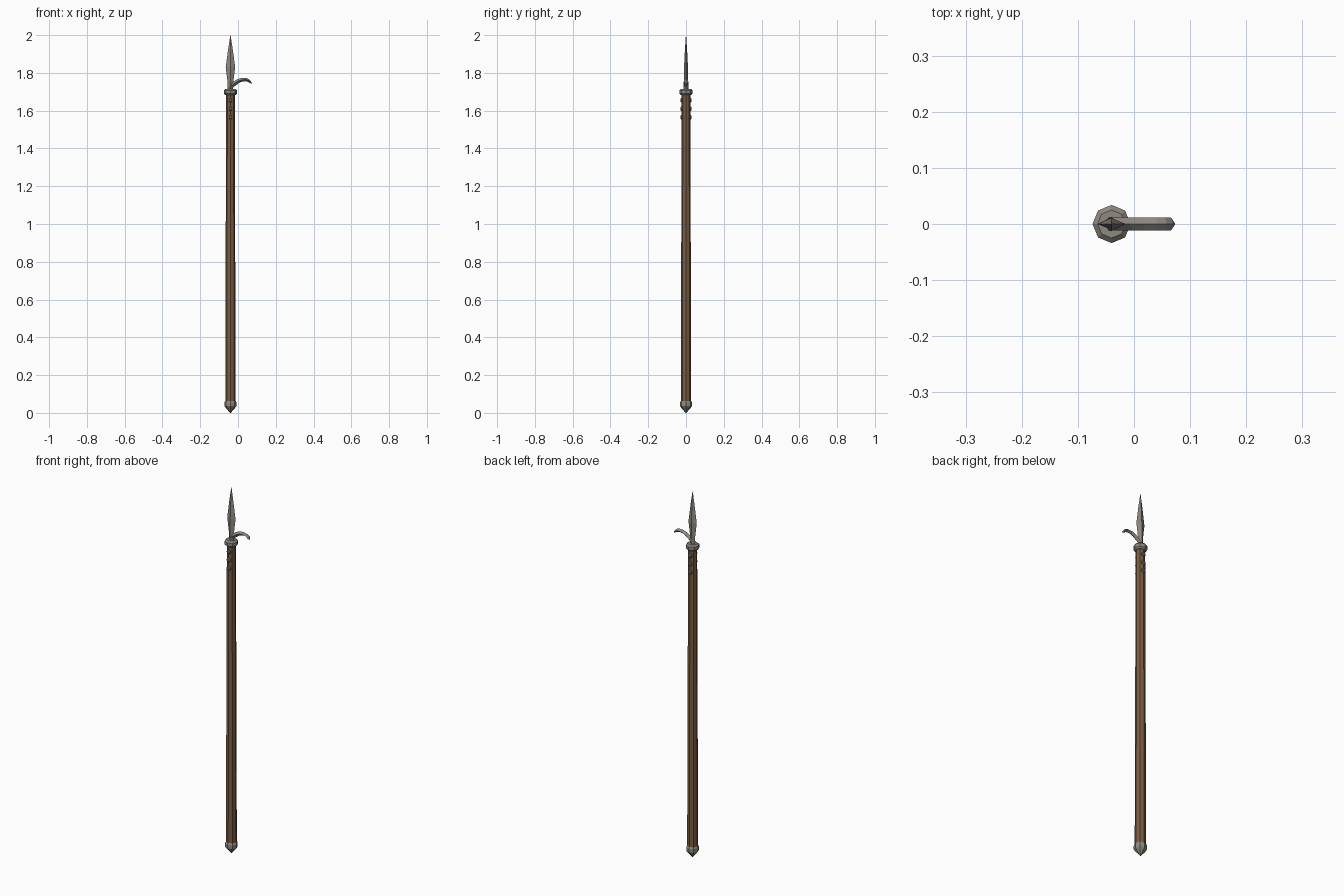
import bpy, bmesh, math
from mathutils import Vector

if "Cube" in bpy.data.objects:
    bpy.data.objects.remove(bpy.data.objects["Cube"])

CX = -0.04  # pole axis


def mat(name, rgb):
    m = bpy.data.materials.new(name)
    m.diffuse_color = (*rgb, 1)
    m.use_nodes = True
    m.node_tree.nodes["Principled BSDF"].inputs["Base Color"].default_value = m.diffuse_color
    return m


steel = mat("steel", (0.27, 0.25, 0.22))
iron = mat("dark iron", (0.15, 0.15, 0.145))
wood = mat("brown wood", (0.195, 0.108, 0.053))


def loft(name, rings, material):
    """Skin a list of equal-length point rings, closing both ends."""
    bm = bmesh.new()
    vs = [[bm.verts.new(p) for p in r] for r in rings]
    n = len(vs[0])
    for a, b in zip(vs, vs[1:]):
        for i in range(n):
            j = (i + 1) % n
            bm.faces.new((a[i], a[j], b[j], b[i]))
    bm.faces.new(vs[0])
    bm.faces.new(vs[-1])
    bmesh.ops.remove_doubles(bm, verts=bm.verts, dist=1e-5)
    bmesh.ops.recalc_face_normals(bm, faces=bm.faces)
    me = bpy.data.meshes.new(name)
    bm.to_mesh(me)
    bm.free()
    me.materials.append(material)
    ob = bpy.data.objects.new(name, me)
    bpy.context.collection.objects.link(ob)
    return ob


def lathe(name, profile, material, sides=8):
    ang = [2 * math.pi * i / sides for i in range(sides)]
    return loft(name, [[(CX + r * math.cos(a), r * math.sin(a), z) for a in ang]
                       for r, z in profile], material)


# Octagonal tapered shaft
lathe("shaft", [(0.0275, 0.045), (0.023, 1.69)], wood)

# Pointed butt cap and top collar
lathe("butt_cap", [(0.002, 0.0), (0.026, 0.028), (0.032, 0.036),
                   (0.032, 0.056), (0.027, 0.065)], steel)
lathe("top_collar", [(0.026, 1.682), (0.034, 1.69),
                     (0.034, 1.708), (0.025, 1.716)], steel)

# Diamond-section spear blade
blade = [(0.014, 0.013, 1.70), (0.015, 0.012, 1.75), (0.025, 0.0105, 1.83),
         (0.013, 0.006, 1.92), (0.0006, 0.0006, 2.0)]
loft("spear_blade", [[(CX + w, 0, z), (CX, t, z), (CX - w, 0, z), (CX, -t, z)]
                     for w, t, z in blade], steel)

# Curved side hook: path (x, z) with half thickness, diamond section
path = [(-0.045, 1.722, 0.012), (-0.022, 1.741, 0.012), (-0.002, 1.755, 0.011),
        (0.018, 1.763, 0.010), (0.040, 1.765, 0.009), (0.055, 1.760, 0.008),
        (0.066, 1.751, 0.005), (0.073, 1.742, 0.0005)]
rings = []
for i, (x, z, t) in enumerate(path):
    a, b = path[max(i - 1, 0)], path[min(i + 1, len(path) - 1)]
    d = Vector((b[0] - a[0], b[1] - a[1])).normalized()
    nx, nz = -d.y * t, d.x * t
    w = 0.0115 if i < len(path) - 1 else 0.001
    rings.append([(x + nx, 0, z + nz), (x, w, z), (x - nx, 0, z - nz), (x, -w, z)])
loft("side_hook", rings, steel)

# Rivets on the front and back of the shaft
for side in (-1, 1):
    for k, z in enumerate((1.655, 1.61, 1.565)):
        ring = lambda r, y: [(CX + r * math.cos(math.pi * i / 4), side * y,
                              z + r * math.sin(math.pi * i / 4)) for i in range(8)]
        loft(f"rivet_{'front' if side < 0 else 'back'}_{k + 1}",
             [ring(0.012, 0.015), ring(0.012, 0.025), ring(0.007, 0.029)], iron)
